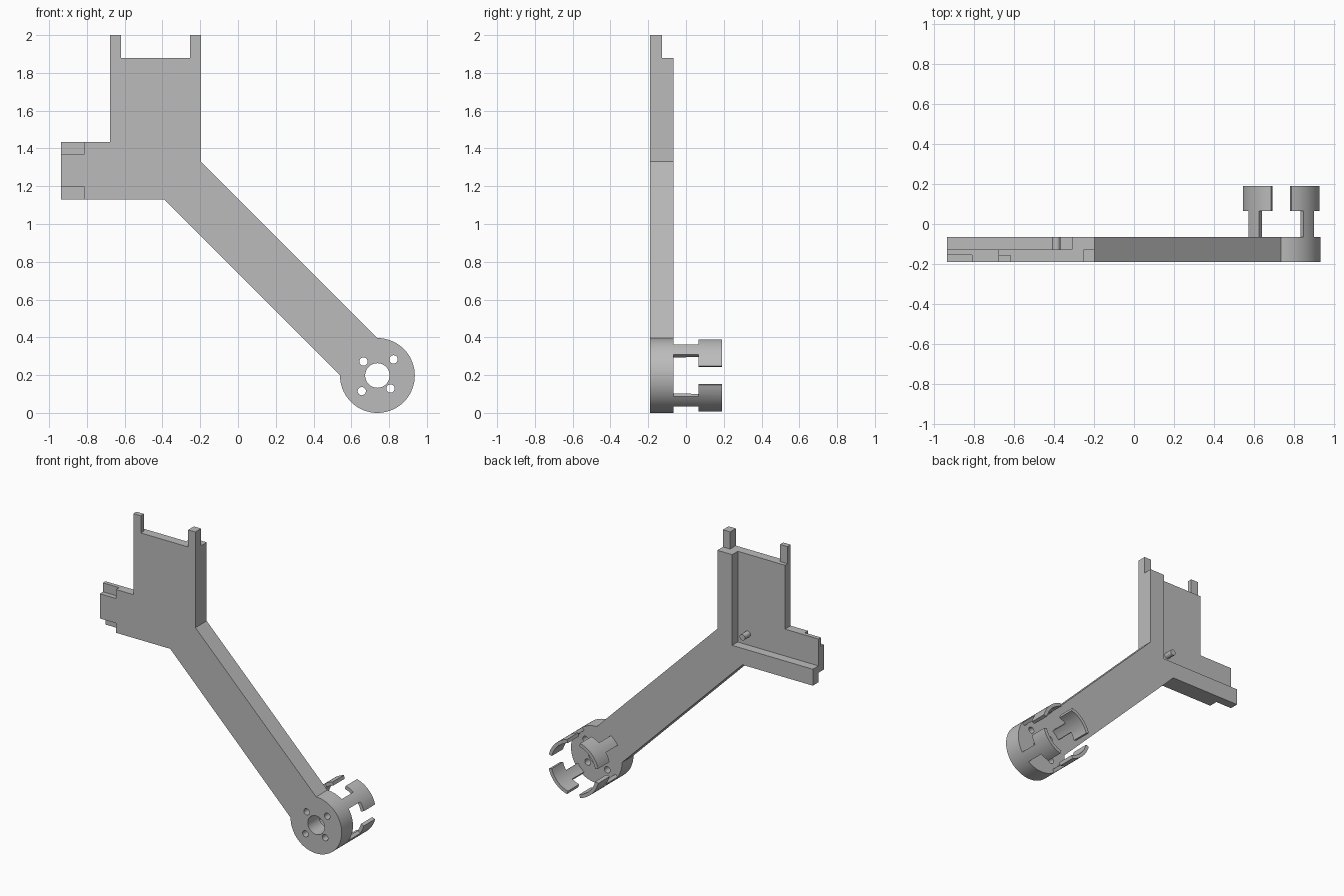
import bpy, bmesh
from math import sin, cos, radians

if "Cube" in bpy.data.objects:
    bpy.data.objects.remove(bpy.data.objects["Cube"])

FRONT, MID, BACK, CLIP_END = -0.19, -0.127, -0.065, 0.19
HUB_X, HUB_Z, HUB_R = 0.738, 0.198, 0.198
LEFT = -0.937

grey = bpy.data.materials.new("plain grey")
grey.use_nodes = True
grey.diffuse_color = (0.5, 0.5, 0.5, 1)
grey.node_tree.nodes["Principled BSDF"].inputs["Base Color"].default_value = (0.5, 0.5, 0.5, 1)


def polar(radius, degrees, x=HUB_X, z=HUB_Z):
    a = radians(degrees)
    return x + radius * cos(a), z + radius * sin(a)


def make_object(name, bm):
    mesh = bpy.data.meshes.new(name)
    bm.to_mesh(mesh)
    bm.free()
    obj = bpy.data.objects.new(name, mesh)
    bpy.context.collection.objects.link(obj)
    mesh.materials.append(grey)
    return obj


def prism(name, outline, y0, y1):
    """Extrude an x-z outline from y0 to y1."""
    bm = bmesh.new()
    face = bm.faces.new([bm.verts.new((x, y0, z)) for x, z in outline])
    new = bmesh.ops.extrude_face_region(bm, geom=[face])["geom"]
    verts = [v for v in new if isinstance(v, bmesh.types.BMVert)]
    bmesh.ops.translate(bm, verts=verts, vec=(0, y1 - y0, 0))
    bmesh.ops.recalc_face_normals(bm, faces=bm.faces)
    return make_object(name, bm)


def box(name, x0, x1, z0, z1, y0, y1):
    return prism(name, [(x0, z0), (x1, z0), (x1, z1), (x0, z1)], y0, y1)


def rod(name, x, z, radius, y0, y1, sides=32):
    return prism(name, [polar(radius, 360 * i / sides, x, z) for i in range(sides)], y0, y1)


def apply_modifier(obj, mod):
    bpy.ops.object.select_all(action='DESELECT')
    bpy.context.view_layer.objects.active = obj
    obj.select_set(True)
    bpy.ops.object.modifier_apply(modifier=mod.name)


def cut(obj, cutter):
    cutter.hide_render = True
    mod = obj.modifiers.new("cut", 'BOOLEAN')
    mod.operation = 'DIFFERENCE'
    mod.solver = 'EXACT'
    mod.object = cutter
    apply_modifier(obj, mod)
    bpy.data.objects.remove(cutter)


def smooth(obj):
    bpy.ops.object.select_all(action='DESELECT')
    bpy.context.view_layer.objects.active = obj
    obj.select_set(True)
    bpy.ops.object.shade_smooth_by_angle(angle=radians(30))


# Bracket body: corner plate, diagonal arm and round hub in one outline
outline = [(LEFT, 1.13), (-0.392, 1.13)]
outline += [polar(HUB_R, 180 + 270 * i / 54) for i in range(55)]
outline += [(-0.197, 1.33), (-0.197, 2), (-0.253, 2), (-0.253, 1.88), (-0.62, 1.88),
            (-0.62, 2), (-0.678, 2), (-0.678, 1.433), (LEFT, 1.433)]
body = prism("bracket_body", outline, FRONT, BACK)

# Pocket behind the corner plate leaves two ribs standing
cut(body, box("pocket_cutter", -1.1, -0.312, 1.245, 2.1, MID, 0))
# Thinner top tabs
cut(body, box("right_tab_cutter", -0.3, -0.1, 1.88, 2.1, MID, 0))
cut(body, box("left_tab_cutter", -0.75, -0.5, 1.88, 2.1, -0.155, 0))
# Stepped end of the side lug
cut(body, box("upper_step_cutter", -1.1, -0.812, 1.37, 1.5, -0.3, -0.155))
cut(body, box("lower_step_cutter", -1.1, -0.812, 1.0, 1.197, -0.3, MID))

# Shaft hole and four screw holes
cut(body, rod("shaft_cutter", HUB_X, HUB_Z, 0.065, -0.4, 0.1))
for angle, dist in ((45, 0.121), (135, 0.104), (225, 0.117), (315, 0.098)):
    x, z = polar(dist, angle)
    cut(body, rod("screw_cutter", x, z, 0.022, -0.4, 0.1, 20))
smooth(body)

# Locating pin in the pocket
smooth(rod("locating_pin", -0.39, 1.322, 0.021, MID - 0.01, BACK, 20))


# Curved T-shaped clips around the hub
def clip(name, middle):
    angles = [-30, -25, -20, -15, -11, -5, 0, 5, 11, 15, 20, 25, 30]
    bm = bmesh.new()
    for y0, y1, half in ((BACK, 0.065, 11), (0.065, CLIP_END, 30)):
        for a, b in zip(angles, angles[1:]):
            if max(abs(a), abs(b)) > half:
                continue
            corners = []
            for ang, y in ((a, y0), (a, y1), (b, y1), (b, y0)):
                x, z = polar(HUB_R, middle + ang)
                corners.append(bm.verts.new((x, y, z)))
            bm.faces.new(corners)
    bmesh.ops.remove_doubles(bm, verts=bm.verts, dist=0.0005)
    obj = make_object(name, bm)
    mod = obj.modifiers.new("thickness", 'SOLIDIFY')
    mod.thickness = 0.024
    mod.offset = -1
    apply_modifier(obj, mod)
    smooth(obj)


for name, middle in (("upper_left", 45), ("upper_right", 135),
                     ("lower_right", 225), ("lower_left", 315)):
    clip(name + "_clip", middle)
